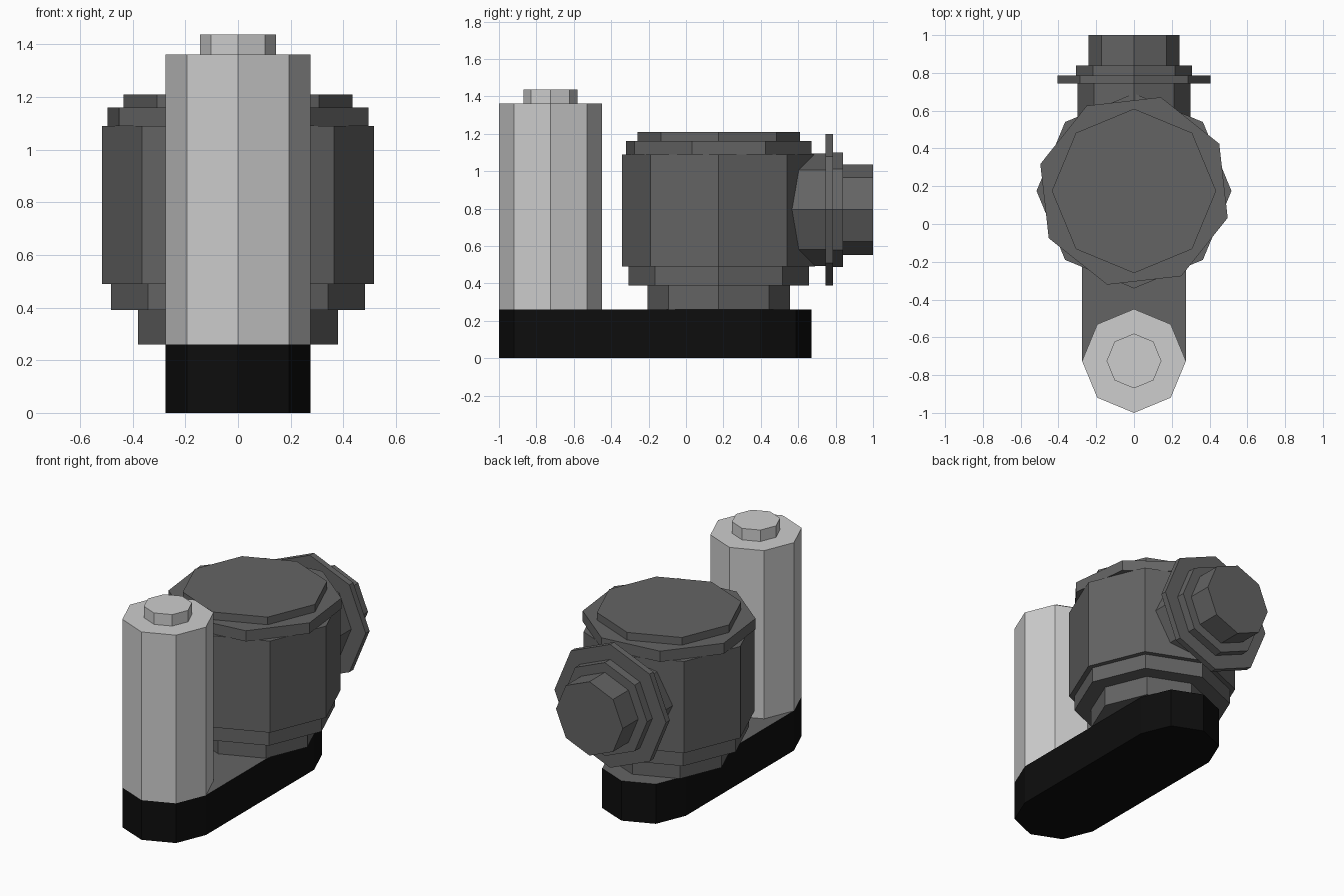
import bpy, bmesh, math
from mathutils import Matrix, Vector

if "Cube" in bpy.data.objects:
    bpy.data.objects.remove(bpy.data.objects["Cube"], do_unlink=True)


def material(name, value):
    m = bpy.data.materials.new(name)
    m.use_nodes = True
    colour = (value, value, value, 1)
    m.diffuse_color = colour
    m.node_tree.nodes["Principled BSDF"].inputs["Base Color"].default_value = colour
    return m


LIGHT = material("light grey", 0.61)
DARK = material("dark grey", 0.127)
BLACK = material("black", 0.004)


def prism(name, outline, start, end, mats, matrix=Matrix()):
    """Extrude an XY outline from start to end along Z, then place it."""
    bm = bmesh.new()
    cap = bm.faces.new([bm.verts.new((x, y, start)) for x, y in outline])
    ext = bmesh.ops.extrude_face_region(bm, geom=[cap])
    verts = [v for v in ext["geom"] if isinstance(v, bmesh.types.BMVert)]
    bmesh.ops.translate(bm, verts=verts, vec=(0, 0, end - start))
    if not any(f.normal.z < -0.9 for f in bm.faces):
        bm.faces.new(list(reversed([v for v in bm.verts if v not in verts])))
    bmesh.ops.recalc_face_normals(bm, faces=bm.faces)
    # a second material goes on the upward face
    for f in bm.faces:
        f.material_index = 1 if len(mats) > 1 and f.normal.z > 0.9 else 0
    bm.transform(matrix)
    mesh = bpy.data.meshes.new(name)
    bm.to_mesh(mesh)
    bm.free()
    for m in mats:
        mesh.materials.append(m)
    ob = bpy.data.objects.new(name, mesh)
    bpy.context.collection.objects.link(ob)
    return ob


def arc(radius, cy=0.0, first=0, count=8, turn=0.0):
    angles = [math.radians(turn + 45 * (first + i)) for i in range(count)]
    return [(radius * math.cos(a), cy + radius * math.sin(a)) for a in angles]


# Base: two half octagons joined by straight sides, grey deck on top
base_outline = arc(0.275, 0.395, 0, 5) + arc(0.275, -0.725, 4, 5)
prism("base", base_outline, 0, 0.26, [BLACK, DARK])

# Tall front column with its cap
prism("column", arc(0.275, -0.725), 0.26, 1.362, [LIGHT])
prism("column_cap", arc(0.145, -0.725), 1.362, 1.437, [LIGHT])

# Stepped drum: name, radius, bottom, top, turn
for name, r, z0, z1, turn in (
        ("drum_foot", 0.38, 0.26, 0.39, 0),
        ("drum_lower_ring", 0.483, 0.39, 0.49, 0),
        ("drum_body", 0.516, 0.49, 1.09, 0),
        ("drum_upper_ring", 0.516, 1.09, 1.16, -16),
        ("drum_lid", 0.435, 1.16, 1.21, 0)):
    prism(name, arc(r, 0.175, turn=turn), z0, z1, [DARK])

# Rear outlet, running backwards along y
to_rear = Matrix.Translation((0, 0, 0.794)) @ Matrix.Rotation(math.radians(-90), 4, 'X')
for name, r, y0, y1 in (
        ("outlet_neck", 0.3, 0.3, 0.745),
        ("outlet_flange", 0.404, 0.745, 0.785),
        ("outlet_ring", 0.306, 0.785, 0.84),
        ("outlet_end", 0.242, 0.84, 1.0)):
    prism(name, arc(r), y0, y1, [DARK], to_rear)
